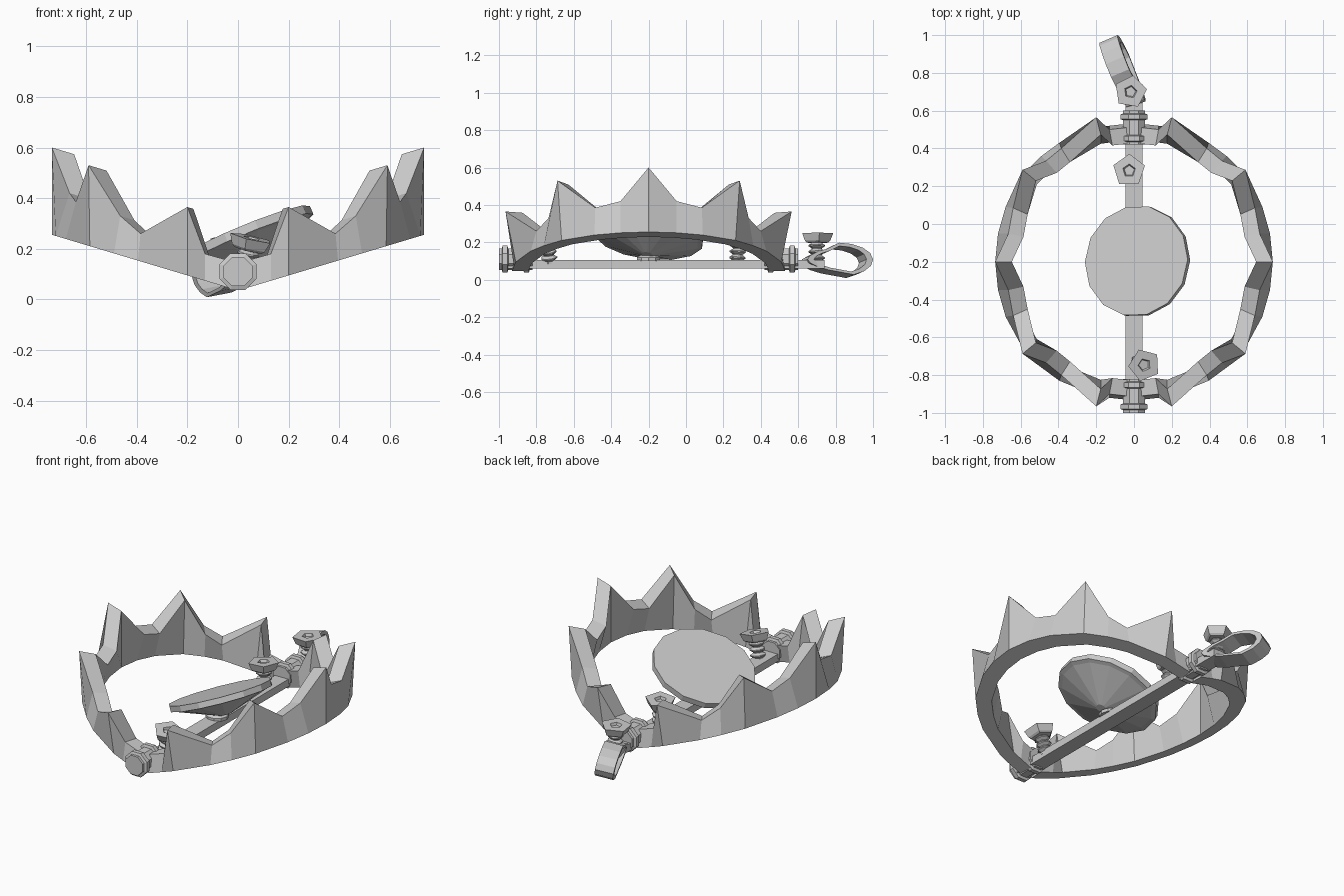
import bpy, bmesh, math
from mathutils import Matrix, Vector

if "Cube" in bpy.data.objects:
    bpy.data.objects.remove(bpy.data.objects["Cube"])

CY = -0.2            # centre of the jaws along y
AXIS_Z = 0.11        # hinge height

steel = bpy.data.materials.new("grey steel")
steel.diffuse_color = (0.6, 0.6, 0.6, 1)
steel.use_nodes = True
steel.node_tree.nodes["Principled BSDF"].inputs["Base Color"].default_value = steel.diffuse_color


def finish(name, bm, matrix=Matrix()):
    bm.transform(matrix)
    bmesh.ops.recalc_face_normals(bm, faces=bm.faces)
    me = bpy.data.meshes.new(name)
    bm.to_mesh(me)
    bm.free()
    me.materials.append(steel)
    ob = bpy.data.objects.new(name, me)
    bpy.context.collection.objects.link(ob)
    return ob


def strip(bm, rings, closed=False):
    """Skin a list of equal-length vertex loops."""
    loops = [[bm.verts.new(p) for p in r] for r in rings]
    n = len(loops[0])
    pairs = list(zip(loops, loops[1:]))
    if closed:
        pairs.append((loops[-1], loops[0]))
    for a, b in pairs:
        for i in range(n):
            j = (i + 1) % n
            bm.faces.new((a[i], a[j], b[j], b[i]))
    if not closed:
        bm.faces.new(loops[0])
        bm.faces.new(loops[-1])


def lathe(bm, profile, sides, phase=0.0):
    """Revolve (radius, z) pairs with capped ends."""
    strip(bm, [[(r * math.cos(phase + math.tau * i / sides),
                 r * math.sin(phase + math.tau * i / sides), z)
                for i in range(sides)] for r, z in profile])


# Jaws: quarter outline as base x, base y, top x, top y, top z
QUARTER = [
    (0.735, 0.00, 0.735, 0.00, 0.60),   # middle tooth
    (0.72, 0.15, 0.665, 0.15, 0.42),
    (0.68, 0.29, 0.64, 0.285, 0.385),
    (0.585, 0.465, 0.59, 0.487, 0.53),  # second tooth
    (0.49, 0.56, 0.465, 0.535, 0.33),
    (0.395, 0.63, 0.385, 0.60, 0.26),
    (0.20, 0.71, 0.20, 0.765, 0.365),   # end tooth
    (0.13, 0.72, 0.13, 0.70, 0.18),
    (0.04, 0.73, 0.04, 0.71, 0.155),
]


def jaw_ring(row, side, sy):
    bx, by, tx, ty, tz = row
    k = 0.88
    bz = 0.035 + 0.3 * bx
    pts = [(bx, by, bz), (tx, ty, tz),
           (tx * k, ty * k, tz - 0.3 * tx * (1 - k)),
           (bx * k, by * k, bz - 0.3 * bx * (1 - k))]
    return [(side * x, CY + sy * y, z) for x, y, z in pts]


for side, name in ((1, "right_jaw"), (-1, "left_jaw")):
    bm = bmesh.new()
    strip(bm, [jaw_ring(r, side, -1) for r in QUARTER[:0:-1]]
          + [jaw_ring(r, side, 1) for r in QUARTER])
    finish(name, bm)

# Base bar
bm = bmesh.new()
bmesh.ops.create_cube(bm, size=1)
finish("base_bar", bm, Matrix.Translation((0, -0.12, 0.083))
       @ Matrix.Diagonal((0.09, 1.72, 0.045, 1)))

# Hinge hubs with raised collars at both ends
for y, name in ((0.51, "back_hinge"), (-0.91, "front_hinge")):
    bm = bmesh.new()
    lathe(bm, [(0.062, -0.09), (0.062, -0.075), (0.078, -0.07), (0.078, -0.045),
               (0.062, -0.04), (0.062, 0.04), (0.078, 0.045), (0.078, 0.07),
               (0.062, 0.075), (0.062, 0.09)], 8, math.pi / 8)
    finish(name, bm, Matrix.Translation((0, y, AXIS_Z))
           @ Matrix.Rotation(math.pi / 2, 4, 'X'))

# Bolts: ridged shank and a pentagonal head with a sunken socket
for name, x, y, tilt_x, tilt_y, turn in (("front_bolt", 0.02, -0.73, 6, 13, 0.7),
                                         ("back_bolt", -0.015, 0.275, -3, -4, 0.3),
                                         ("ring_bolt", -0.01, 0.70, 0, -3, 0.15)):
    place = (Matrix.Translation((x, y, 0.09))
             @ Matrix.Rotation(math.radians(tilt_y), 4, 'Y')
             @ Matrix.Rotation(math.radians(tilt_x), 4, 'X')
             @ Matrix.Rotation(turn, 4, 'Z'))
    bm = bmesh.new()
    prof = [(0.03, 0)]
    for i in range(3):
        z = 0.012 + i * 0.033
        prof += [(0.028, z), (0.045, z + 0.012), (0.045, z + 0.018), (0.028, z + 0.03)]
    lathe(bm, prof + [(0.028, 0.125)], 7)
    finish(name + "_shank", bm, place)
    bm = bmesh.new()
    lathe(bm, [(0.06, 0.108), (0.072, 0.118), (0.088, 0.158), (0.035, 0.158),
               (0.028, 0.143)], 5)
    finish(name + "_head", bm, place)

# Tilted trigger pan with conical underside
bm = bmesh.new()
lathe(bm, [(0.03, -0.13), (0.27, -0.04), (0.295, -0.035), (0.295, 0.0)], 14)
normal = Vector((-0.42, 0.12, 1)).normalized()
finish("trigger_pan", bm, Matrix.Translation((0.012, -0.195, 0.255))
       @ Vector((0, 0, 1)).rotation_difference(normal).to_matrix().to_4x4())
bm = bmesh.new()
lathe(bm, [(0.065, 0.10), (0.065, 0.12), (0.04, 0.135), (0.04, 0.17)], 10)
finish("pan_post", bm, Matrix.Translation((0.0, -0.2, 0)))

# Band loop for the chain: teardrop bent in a vertical plane
bm = bmesh.new()
rings = []
N = 16
for i in range(N):
    a = math.tau * i / N
    c, s = math.cos(a), math.sin(a)
    taper = 0.78 + 0.22 * c
    rings.append([(w, 0.19 * c * k, 0.09 * s * k * (taper if c < 0 else 1))
                  for w, k in ((-0.053, 1), (0.053, 1), (0.053, 0.8), (-0.053, 0.8))])
strip(bm, rings, closed=True)
finish("chain_loop", bm, Matrix.Translation((-0.06, 0.805, 0.1))
       @ Matrix.Rotation(math.radians(23), 4, 'Z')
       @ Matrix.Rotation(math.radians(-10), 4, 'Y'))
